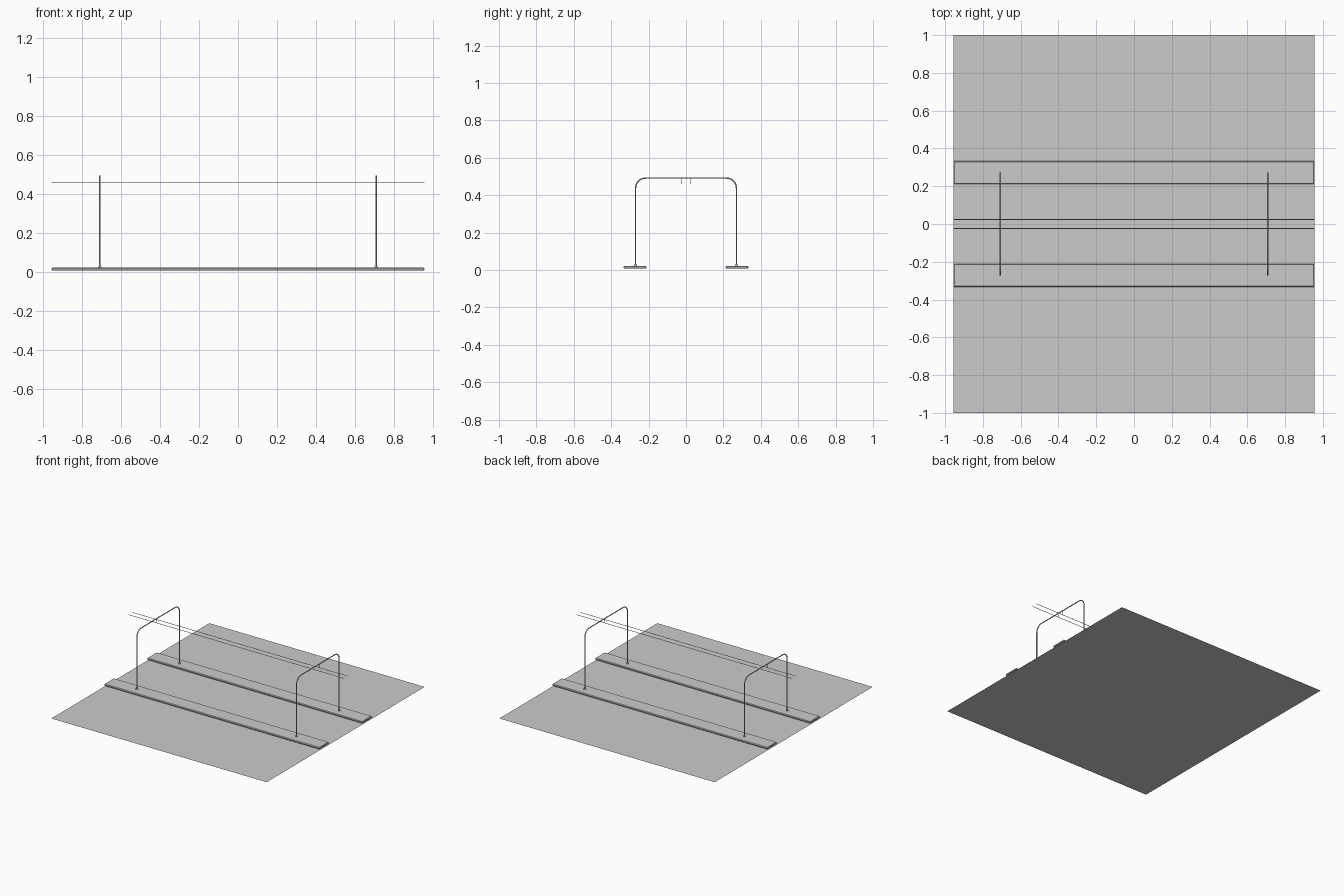
import bpy, math

if "Cube" in bpy.data.objects:
    bpy.data.objects.remove(bpy.data.objects["Cube"])

HALF_X = 0.955
POST_X, POST_Y, TOP_Z, CORNER = 0.708, 0.27, 0.492, 0.055


def mesh_object(name, verts, faces):
    mesh = bpy.data.meshes.new(name)
    mesh.from_pydata(verts, [], faces)
    mesh.update()
    obj = bpy.data.objects.new(name, mesh)
    bpy.context.collection.objects.link(obj)
    return obj


def flat_strips(name, rects, z):
    """One mesh of flat rectangles (x0, x1, y0, y1)."""
    verts, faces = [], []
    for x0, x1, y0, y1 in rects:
        n = len(verts)
        verts += [(x0, y0, z), (x1, y0, z), (x1, y1, z), (x0, y1, z)]
        faces.append((n, n + 1, n + 2, n + 3))
    return mesh_object(name, verts, faces)


def box(name, centre, size):
    bpy.ops.mesh.primitive_cube_add(size=1, location=centre)
    obj = bpy.context.object
    obj.name = name
    obj.scale = size
    bpy.ops.object.transform_apply(location=False, rotation=False, scale=True)
    return obj


def tube(name, points, radius, sides=2):
    curve = bpy.data.curves.new(name, 'CURVE')
    curve.dimensions = '3D'
    curve.bevel_depth = radius
    curve.bevel_resolution = sides
    curve.use_fill_caps = True
    spline = curve.splines.new('POLY')
    spline.points.add(len(points) - 1)
    for p, co in zip(spline.points, points):
        p.co = (*co, 1)
    obj = bpy.data.objects.new(name, curve)
    bpy.context.collection.objects.link(obj)
    bpy.ops.object.select_all(action='DESELECT')
    obj.select_set(True)
    bpy.context.view_layer.objects.active = obj
    bpy.ops.object.convert(target='MESH')
    bpy.ops.object.shade_smooth_by_angle()
    bpy.context.object.name = name


# Road surface
flat_strips("road_surface", [(-HALF_X, HALF_X, -1, 1)], 0)

# Painted lines, lane dashes and rails
edges, dashes, rails = [], [], []
for s in (-1, 1):
    for y in (0.36, 0.98):
        edges.append((-HALF_X, HALF_X, s * y - 0.004, s * y + 0.004))
    for i in range(5):
        x = (i - 2) * 0.382
        dashes.append((x - 0.085, x + 0.085, s * 0.66 - 0.004, s * 0.66 + 0.004))
    rails.append((-HALF_X, HALF_X, s * 0.07 - 0.006, s * 0.07 + 0.006))
flat_strips("edge_lines", edges, 0.001)
flat_strips("lane_dashes", dashes, 0.001)
flat_strips("rails", rails, 0.002)

# Raised platforms with chamfered kerbs
for s, side in ((-1, "front"), (1, "back")):
    platform = box(side + "_platform", (0, s * 0.272, 0.0145), (2 * HALF_X, 0.122, 0.015))
    bevel = platform.modifiers.new("kerb", 'BEVEL')
    bevel.width = 0.004
    bevel.segments = 1

# Overhead arches, post feet and wire droppers
for x, end in ((-POST_X, "left"), (POST_X, "right")):
    path = [(x, -POST_Y, 0.02)]
    for s in (-1, 1):
        for i in range(9):
            a = math.pi / 2 * (i if s < 0 else 8 - i) / 8
            path.append((x, s * (POST_Y - CORNER + CORNER * math.cos(a)),
                         TOP_Z - CORNER + CORNER * math.sin(a)))
    path.append((x, POST_Y, 0.02))
    tube(end + "_arch", path, 0.0038)
    for s, side in ((-1, "front"), (1, "back")):
        bpy.ops.mesh.primitive_cylinder_add(vertices=16, radius=0.009, depth=0.008,
                                            location=(x, s * POST_Y, 0.025))
        bpy.context.object.name = f"{end}_{side}_post_foot"
        tube(f"{end}_{side}_dropper", [(x, s * 0.024, TOP_Z), (x, s * 0.024, 0.46)], 0.0015, 1)

# Contact wires
for s, side in ((-1, "front"), (1, "back")):
    tube(side + "_wire", [(-HALF_X, s * 0.024, 0.46), (HALF_X, s * 0.024, 0.46)], 0.0018, 1)
